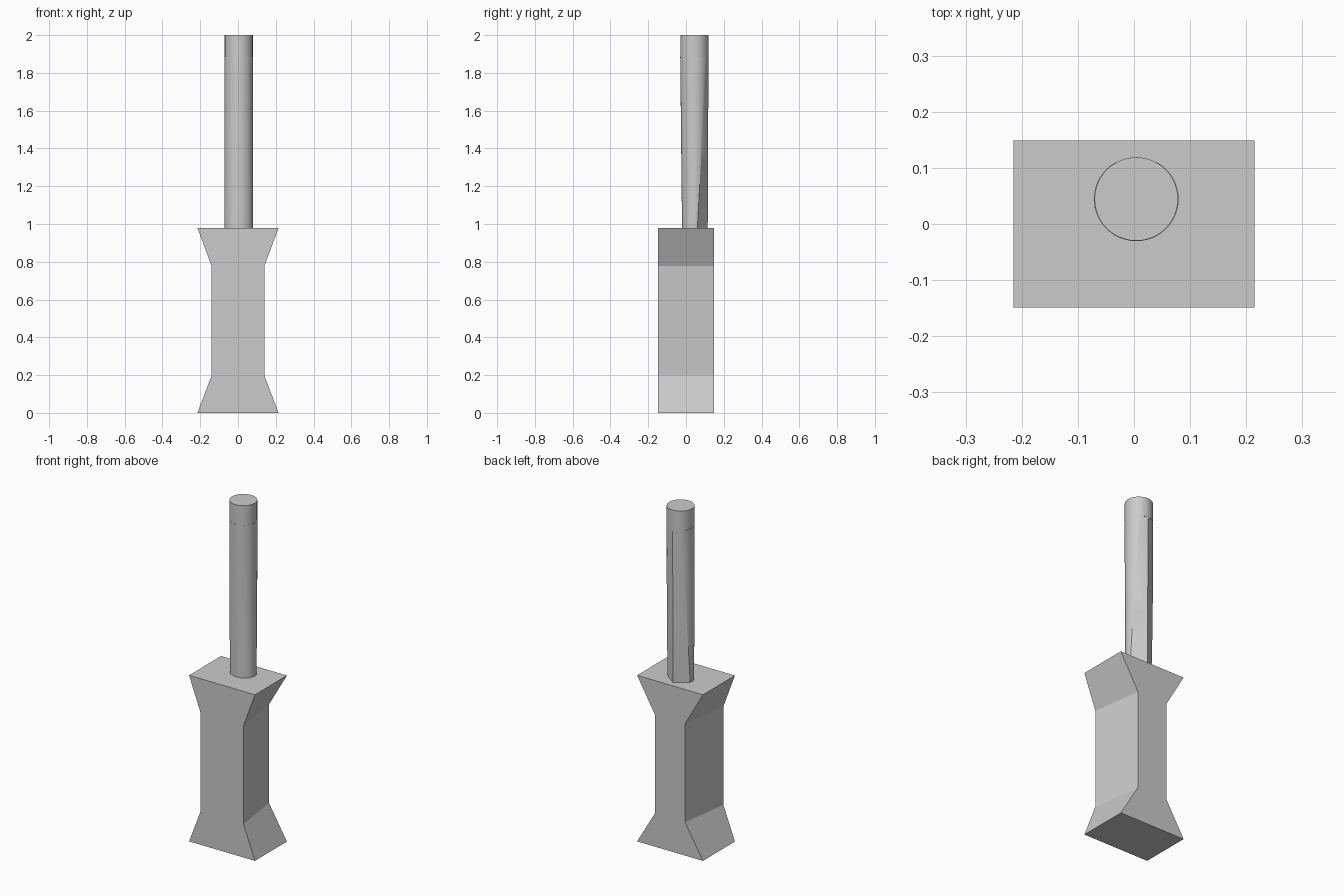
import bpy, bmesh, math

if "Cube" in bpy.data.objects:
    bpy.data.objects.remove(bpy.data.objects["Cube"])


def make_object(name, bm):
    bmesh.ops.recalc_face_normals(bm, faces=bm.faces[:])
    mesh = bpy.data.meshes.new(name)
    bm.to_mesh(mesh)
    bm.free()
    obj = bpy.data.objects.new(name, mesh)
    bpy.context.collection.objects.link(obj)
    return obj


def skin(name, sections):
    """Join equal-length point loops into a closed, capped solid."""
    bm = bmesh.new()
    loops = [[bm.verts.new(p) for p in s] for s in sections]
    n = len(loops[0])
    for a, b in zip(loops, loops[1:]):
        for i in range(n):
            j = (i + 1) % n
            bm.faces.new((a[i], a[j], b[j], b[i]))
    bm.faces.new(loops[0])
    bm.faces.new(loops[-1])
    return make_object(name, bm)


# Handle: horizontal sections, the waist narrower at the back than the front
def handle_section(z, front, back):
    return [(-front, -0.149, z), (front, -0.149, z), (back, 0.149, z), (-back, 0.149, z)]


skin("handle", [handle_section(0, 0.215, 0.215), handle_section(0.197, 0.14, 0.098),
                handle_section(0.778, 0.14, 0.098), handle_section(0.98, 0.215, 0.215)])


# Shaft: round front, with two flats meeting in a ridge at the back
def shaft_section(t):
    z = 1.885 - 0.91 * t
    cy, ry, rx = 0.0445, 0.075 - 0.0095 * t, 0.0755
    crease = math.asin((0.109 - 0.049 * t - cy) / ry)
    arc = 40
    points = []
    for i in range(arc + 1):
        a = math.pi - crease + (math.pi + 2 * crease) * i / arc
        points.append((0.004 + rx * math.cos(a), cy + ry * math.sin(a), z))
    points.append((0.004, 0.119 - 0.004 * t, z))
    return points


shaft = skin("shaft", [shaft_section(i / 8) for i in range(9)])

# Plain round tip
bm = bmesh.new()
bmesh.ops.create_cone(bm, cap_ends=True, segments=48, radius1=0.0743,
                      radius2=0.0743, depth=0.115)
bmesh.ops.translate(bm, verts=bm.verts[:], vec=(0.004, 0.0445, 1.9425))
tip = make_object("shaft_tip", bm)

for obj in (shaft, tip):
    bpy.context.view_layer.objects.active = obj
    obj.select_set(True)
bpy.ops.object.shade_smooth_by_angle(angle=math.radians(30))
